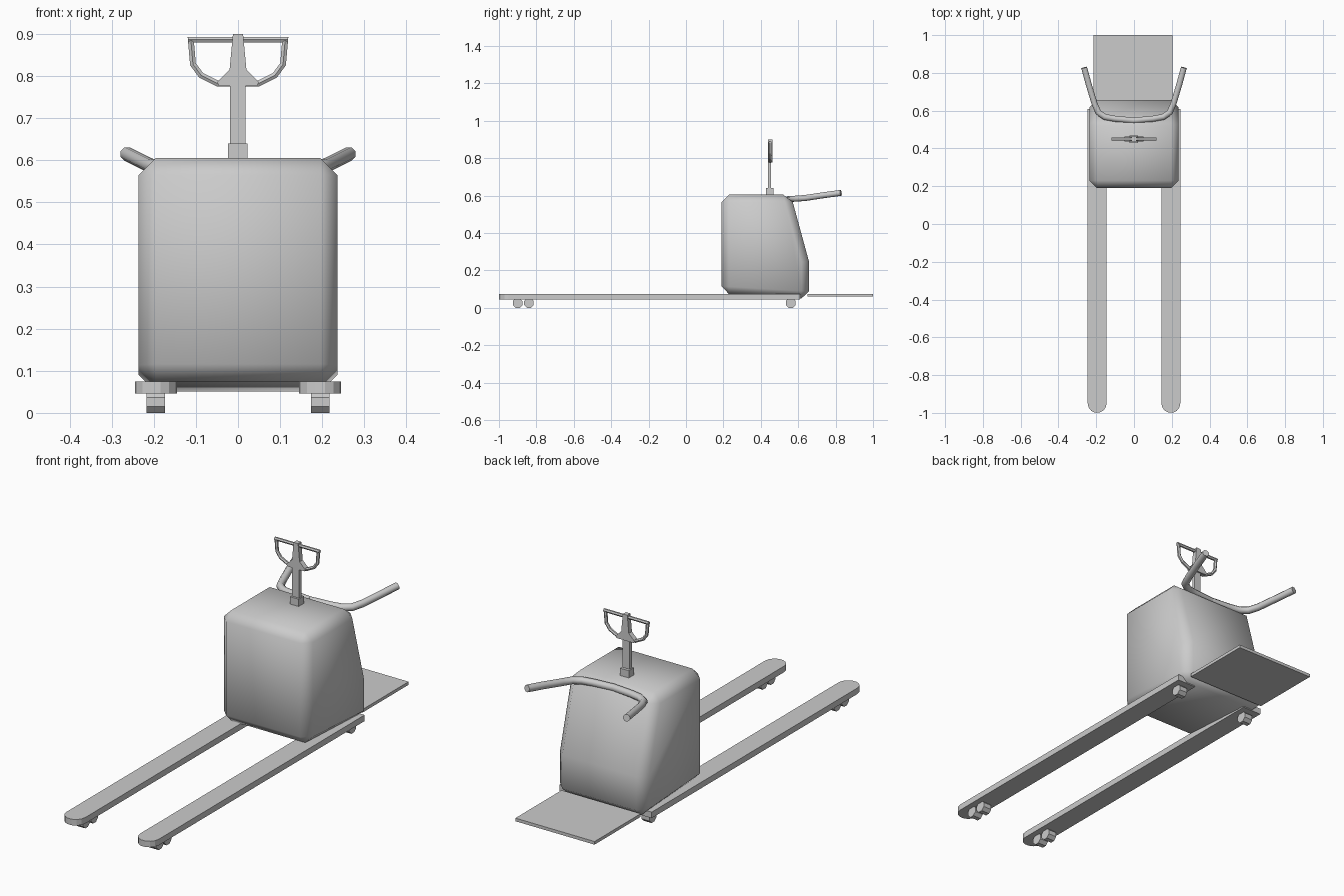
import bpy, bmesh, math
from mathutils import Vector

if "Cube" in bpy.data.objects:
    bpy.data.objects.remove(bpy.data.objects["Cube"], do_unlink=True)

grey = bpy.data.materials.new("plain grey")
grey.use_nodes = True
COLOUR = (0.6, 0.6, 0.6, 1)
grey.diffuse_color = COLOUR
grey.node_tree.nodes["Principled BSDF"].inputs["Base Color"].default_value = COLOUR


def finish(bm, name, smooth=None):
    """Turn a bmesh into a named, shaded object."""
    bmesh.ops.recalc_face_normals(bm, faces=bm.faces)
    mesh = bpy.data.meshes.new(name)
    bm.to_mesh(mesh)
    bm.free()
    mesh.materials.append(grey)
    ob = bpy.data.objects.new(name, mesh)
    bpy.context.collection.objects.link(ob)
    if smooth:
        bpy.ops.object.select_all(action="DESELECT")
        ob.select_set(True)
        bpy.context.view_layer.objects.active = ob
        bpy.ops.object.shade_smooth_by_angle(angle=math.radians(smooth))
    return ob


def prism(name, outline, offset, bevel=0, smooth=None):
    """Extrude a closed outline of 3D points along an offset."""
    bm = bmesh.new()
    face = bm.faces.new([bm.verts.new(p) for p in outline])
    new = bmesh.ops.extrude_face_region(bm, geom=[face])["geom"]
    bmesh.ops.translate(bm, vec=offset, verts=[v for v in new if isinstance(v, bmesh.types.BMVert)])
    bmesh.ops.recalc_face_normals(bm, faces=bm.faces)
    if bevel:
        edges = [e for e in bm.edges if e.calc_face_angle() > math.radians(30)]
        bmesh.ops.bevel(bm, geom=edges, offset=bevel, segments=1, affect="EDGES", profile=0.5)
    return finish(bm, name, smooth)


def box(name, x, y, z):
    outline = [(x[0], y[0], z[0]), (x[1], y[0], z[0]), (x[1], y[1], z[0]), (x[0], y[1], z[0])]
    return prism(name, outline, (0, 0, z[1] - z[0]))


def tube(name, path, radius, sides=8, smooth=None, closed=False):
    """Sweep a round section along a path with mitred joints."""
    pts = [Vector(p) for p in path]
    n = len(pts)
    bm = bmesh.new()
    rings = []
    for i, p in enumerate(pts):
        before = pts[i - 1] if i or closed else p
        after = pts[(i + 1) % n] if i < n - 1 or closed else p
        a, b = (p - before).normalized(), (after - p).normalized()
        t = (a + b).normalized()
        up = Vector((0, 0, 1)) if abs(path[0][1] - path[-1][1]) > 0.01 else Vector((0, 1, 0))
        side = t.cross(up).normalized()
        up = side.cross(t)
        stretch = 1 / max(0.6, t.dot(b if b.length else a))
        ring = []
        for k in range(sides):
            ang = 2 * math.pi * (k + 0.5) / sides
            ring.append(bm.verts.new(p + radius * (side * math.cos(ang) * stretch + up * math.sin(ang))))
        rings.append(ring)
    for i in range(n if closed else n - 1):
        r, s = rings[i], rings[(i + 1) % n]
        for k in range(sides):
            j = (k + 1) % sides
            bm.faces.new((r[k], r[j], s[j], s[k]))
    if not closed:
        bm.faces.new(rings[0])
        bm.faces.new(rings[-1])
    return finish(bm, name, smooth)


# Bevelled body with a leaning back and a slightly sloping underside
profile = [(0.19, 0.076), (0.19, 0.605), (0.56, 0.605), (0.657, 0.25), (0.657, 0.048)]
prism("body", [(-0.236, y, z) for y, z in profile], (0.472, 0, 0), bevel=0.04, smooth=50)

# Standing platform
box("platform", (-0.215, 0.205), (0.65, 1.0), (0.06, 0.075))

for side, label in ((1, "left"), (-1, "right")):
    # Fork with a rounded tip
    cx = side * 0.195
    tip = [(cx - 0.05 * math.cos(a), -0.95 - 0.05 * math.sin(a), 0.046)
           for a in (math.pi * k / 7 for k in range(8))]
    prism(label + "_fork", [(cx - 0.05, 0.61, 0.046)] + tip + [(cx + 0.05, 0.61, 0.046)], (0, 0, 0.029))

    # Rollers under the fork
    for y, spot in ((-0.9, "tip"), (-0.84, "inner"), (0.56, "rear")):
        rim = [(cx - 0.022, y + 0.028 * math.cos(a), 0.026 + 0.028 * math.sin(a))
               for a in (math.pi * (k + 0.5) / 4 for k in range(8))]
        prism(f"{label}_{spot}_roller", rim, (0.044, 0, 0))

    # Grab handle curving out of the body's back
    bend = [(0, 0.548, 0.583), (0.1, 0.557, 0.583), (0.155, 0.567, 0.583),
            (0.19, 0.592, 0.584), (0.21, 0.64, 0.588), (0.24, 0.74, 0.603), (0.264, 0.828, 0.615)]
    tube(label + "_grab_handle", [(side * x, y, z) for x, y, z in bend], 0.017, smooth=50)

# Steering column
box("column_base", (-0.024, 0.022), (0.428, 0.468), (0.59, 0.64))
box("column_post", (-0.019, 0.018), (0.438, 0.454), (0.63, 0.79))

# Steering head: tapered centre plate inside a looped grip
half = [(0.012, 0.9), (0.02, 0.815), (0.05, 0.785), (0.045, 0.776)]
plate = half + [(-x, z) for x, z in reversed(half)]
prism("steering_head", [(x, 0.438, z) for x, z in plate], (0, 0.024, 0))
loop = [(0.112, 0.886), (0.107, 0.828), (0.088, 0.802), (0.048, 0.782)]
loop += [(-x, z) for x, z in reversed(loop)]
tube("steering_grip", [(x, 0.45, z) for x, z in loop], 0.008, sides=6, closed=True)
tube("steering_bar", [(x, 0.45, 0.886) for x in (-0.119, 0.119)], 0.008, sides=6)
